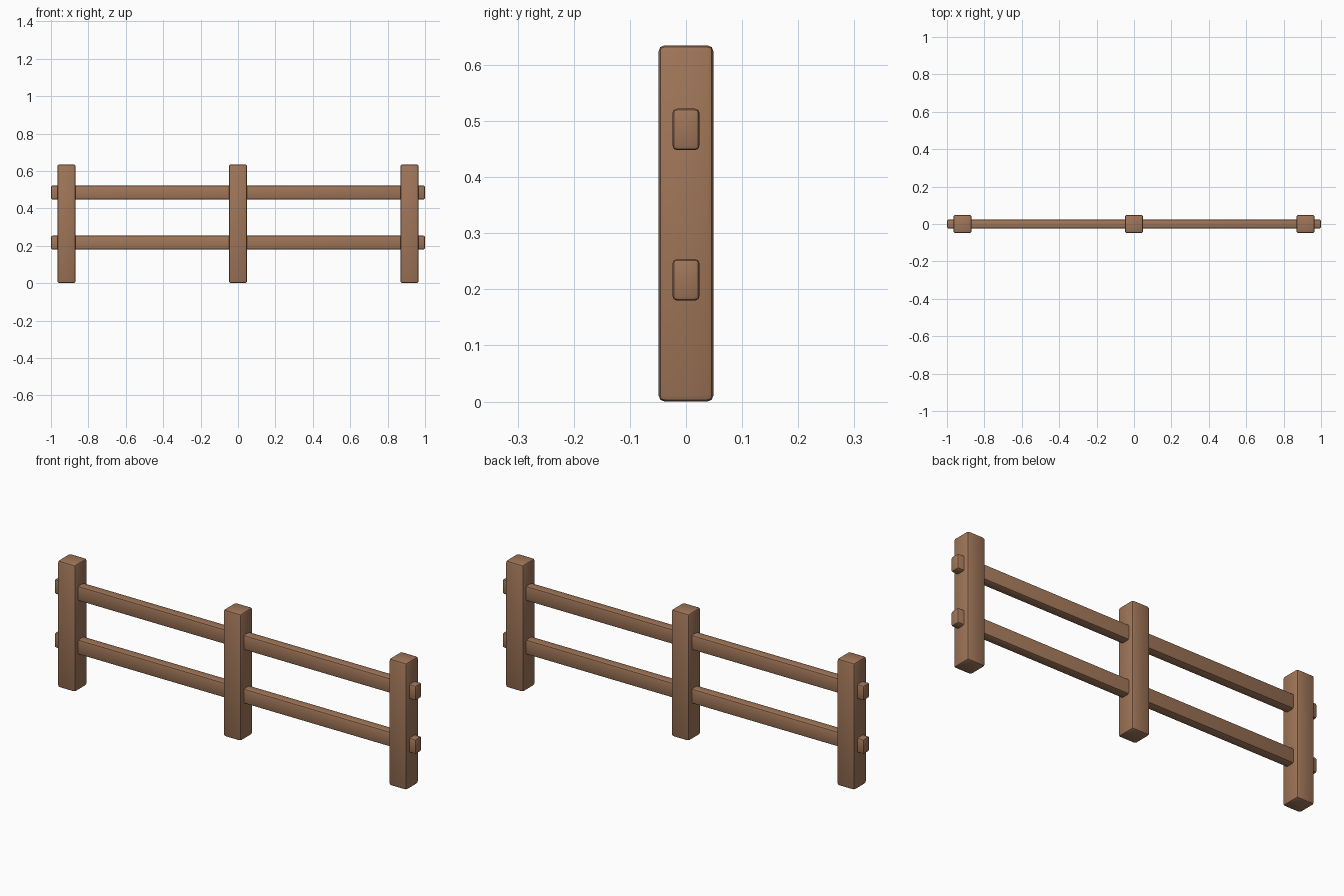
import bpy

default_cube = bpy.data.objects.get("Cube")
if default_cube:
    bpy.data.objects.remove(default_cube, do_unlink=True)

# Single timber colour
wood = bpy.data.materials.new("brown_wood")
wood.use_nodes = True
WOOD_COLOUR = (0.35, 0.18, 0.098, 1)
wood.diffuse_color = WOOD_COLOUR
wood.node_tree.nodes["Principled BSDF"].inputs["Base Color"].default_value = WOOD_COLOUR


def beam(name, location, size, bevel_width):
    """Add a timber box with softened edges."""
    bpy.ops.mesh.primitive_cube_add(size=1, location=location)
    obj = bpy.context.object
    obj.name = name
    obj.scale = size
    bpy.ops.object.transform_apply(location=False, rotation=False, scale=True)
    obj.data.materials.append(wood)
    bevel = obj.modifiers.new("soft_edges", "BEVEL")
    bevel.width = bevel_width
    bevel.segments = 2
    bpy.ops.object.modifier_apply(modifier=bevel.name)
    bpy.ops.object.shade_smooth_by_angle()
    return obj


# Upright posts
POST_HEIGHT = 0.635
for name, x in (("right_post", -0.917), ("middle_post", 0), ("left_post", 0.917)):
    beam(name, (x, 0, POST_HEIGHT / 2), (0.098, 0.098, POST_HEIGHT), 0.011)

# Horizontal rails passing through the posts
for name, z in (("lower_rail", 0.217), ("upper_rail", 0.485)):
    beam(name, (0, 0, z), (2, 0.048, 0.074), 0.008)
